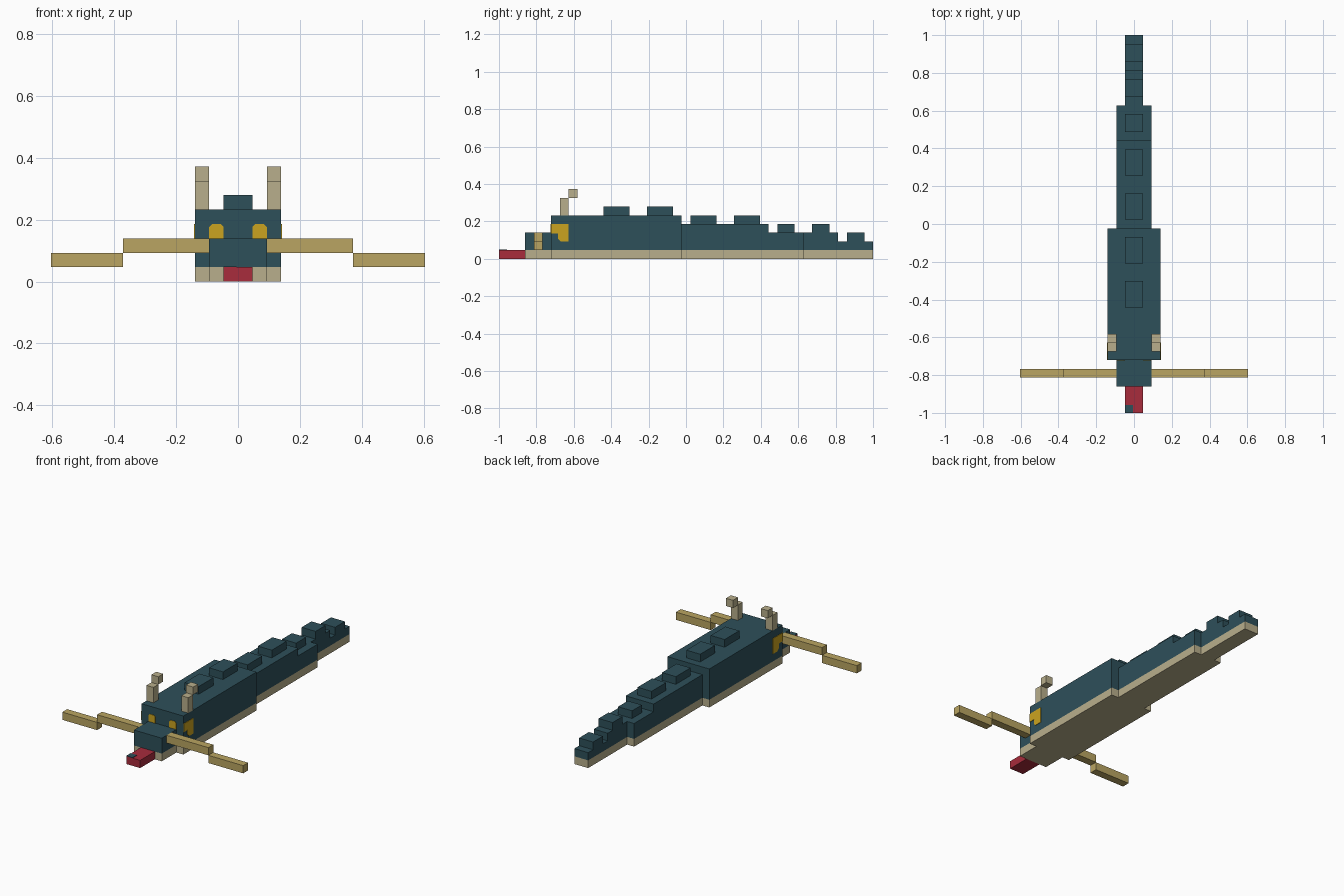
import bpy
import bmesh
from mathutils import Vector

U = 2 / 43          # one block
PLATE = 0.06        # thickness of painted plates, in blocks

if "Cube" in bpy.data.objects:
    bpy.data.objects.remove(bpy.data.objects["Cube"], do_unlink=True)


def material(name, rgb):
    m = bpy.data.materials.new(name)
    m.use_nodes = True
    m.diffuse_color = (*rgb, 1)
    m.node_tree.nodes["Principled BSDF"].inputs["Base Color"].default_value = (*rgb, 1)
    return m


TEAL = material("dark teal", (0.027, 0.08, 0.102))
BEIGE = material("beige", (0.485, 0.429, 0.262))
RED = material("red", (0.392, 0.025, 0.045))
GOLD = material("golden tan", (0.491, 0.376, 0.122))
YELLOW = material("yellow", (0.597, 0.371, 0.014))


def finish(name, bm, mats):
    bmesh.ops.recalc_face_normals(bm, faces=bm.faces)
    bmesh.ops.scale(bm, vec=(U, U, U), verts=bm.verts)
    me = bpy.data.meshes.new(name)
    bm.to_mesh(me)
    bm.free()
    for m in mats:
        me.materials.append(m)
    ob = bpy.data.objects.new(name, me)
    bpy.context.collection.objects.link(ob)


def box(name, x, y, z, mat, belly=False):
    """Block between (min, max) pairs; belly colours the lowest layer beige."""
    bm = bmesh.new()
    bmesh.ops.create_cube(bm, size=1)
    for v in bm.verts:
        v.co = Vector([lo if c < 0 else hi for c, (lo, hi) in zip(v.co, (x, y, z))])
    if belly:
        bmesh.ops.bisect_plane(bm, geom=bm.verts[:] + bm.edges[:] + bm.faces[:],
                               plane_co=(0, 0, 1), plane_no=(0, 0, 1))
        for f in bm.faces:
            f.material_index = int(f.calc_center_median().z < 1)
    finish(name, bm, (mat, BEIGE))


def plate(name, points, depth, mat):
    """Thin flat shape pushed out of a surface along depth."""
    bm = bmesh.new()
    face = bm.faces.new([bm.verts.new(p) for p in points])
    ext = bmesh.ops.extrude_face_region(bm, geom=[face])
    bmesh.ops.translate(bm, vec=Vector(depth) * PLATE,
                        verts=[g for g in ext["geom"] if isinstance(g, bmesh.types.BMVert)])
    finish(name, bm, (mat,))


def span(s, a, b):
    return tuple(sorted((s * a, s * b)))


# Body sections: name, half width, y start, y end, height
for name, w, y0, y1, h in (
        ("snout", 2, -18.5, -15.5, 3),
        ("front_body", 3, -15.5, -0.5, 5),
        ("rear_body", 2, -0.5, 9.5, 4),
        ("tail_base", 2, 9.5, 13.5, 3),
        ("tail_middle", 1, 13.5, 17.5, 3),
        ("tail_tip", 1, 17.5, 21.5, 2)):
    box(name, (-w, w), (y0, y1), (0, h), TEAL, belly=True)

# Ridge bumps along the back: y start, length, base height
for i, (y, length, z) in enumerate((
        (-9.5, 3, 5), (-4.5, 3, 5), (0.5, 3, 4), (5.5, 3, 4),
        (10.5, 2, 3), (14.5, 2, 3), (18.5, 2, 2))):
    box(f"back_ridge_{i + 1}", (-1, 1), (y, y + length), (z, z + 1), TEAL)

# Tongue with its dark corner mark
box("tongue", (-1, 1), (-21.5, -18.5), (0, 1), RED)
plate("tongue_mark", [(-1, -21.5, 1), (-0.1, -21.5, 1), (-0.1, -20.6, 1), (-1, -20.6, 1)],
      (0, 0, 1), TEAL)

# Paired parts
for side, s in (("left", 1), ("right", -1)):
    box(f"{side}_whisker_inner", span(s, 2, 8), (-17.5, -16.5), (2, 3), GOLD)
    box(f"{side}_whisker_outer", span(s, 8, 13), (-17.5, -16.5), (1, 2), GOLD)
    box(f"{side}_horn_post", span(s, 2, 3), (-14.5, -13.5), (5, 7), BEIGE)
    box(f"{side}_horn_tip", span(s, 2, 3), (-13.5, -12.5), (7, 8), BEIGE)

    # Eye wraps from the front of the head onto its side
    front = [(1, 3), (1, 3.8), (1.2, 4), (1.8, 4), (2, 3.8), (2, 3)]
    plate(f"{side}_eye_front", [(s * x, -15.5, z) for x, z in front], (0, -1, 0), YELLOW)
    flank = [(-15.5, 4), (-13.5, 4), (-13.5, 2), (-14.4, 2), (-14.7, 2.3),
             (-14.7, 2.9), (-15.5, 2.9)]
    plate(f"{side}_eye_side", [(s * 3, y, z) for y, z in flank], (s, 0, 0), YELLOW)
